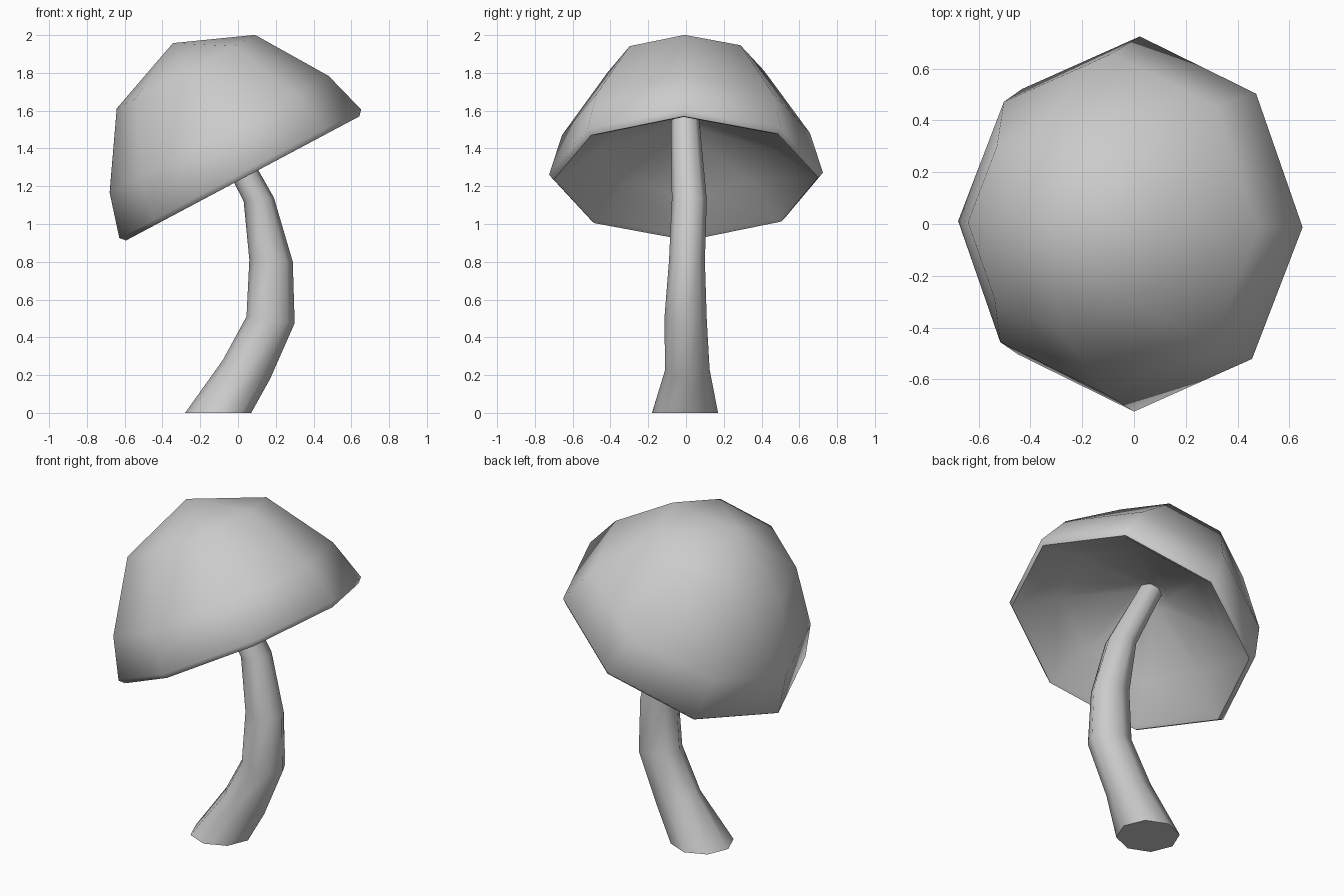
import bpy, bmesh, math
from mathutils import Vector

if "Cube" in bpy.data.objects:
    bpy.data.objects.remove(bpy.data.objects["Cube"])

SIDES = 8


def skin(name, rings, start=None, end=None):
    """Skin a list of rings; each end closes on a point, or as a flat face."""
    bm = bmesh.new()
    loops = [[bm.verts.new(p) for p in ring] for ring in rings]
    for a, b in zip(loops, loops[1:]):
        for i in range(SIDES):
            j = (i + 1) % SIDES
            bm.faces.new((a[i], a[j], b[j], b[i]))
    for loop, tip in ((loops[0], start), (loops[-1], end)):
        if tip is None:
            bm.faces.new(loop)
        else:
            v = bm.verts.new(tip)
            for i in range(SIDES):
                bm.faces.new((loop[i], loop[(i + 1) % SIDES], v))
    bmesh.ops.recalc_face_normals(bm, faces=bm.faces)
    mesh = bpy.data.meshes.new(name)
    bm.to_mesh(mesh)
    bm.free()
    obj = bpy.data.objects.new(name, mesh)
    bpy.context.collection.objects.link(obj)
    bpy.ops.object.select_all(action='DESELECT')
    obj.select_set(True)
    bpy.context.view_layer.objects.active = obj
    bpy.ops.object.shade_smooth_by_angle(angle=math.radians(62))
    return obj


def ring(centre, u, v, turn=0.0):
    angles = [2 * math.pi * i / SIDES + turn for i in range(SIDES)]
    return [centre + u * math.cos(a) + v * math.sin(a) for a in angles]


# Cap: tilted dome with a thin lip and hollow underside (radius, height)
origin = Vector((0.02, 0, 1.25))
tilt = math.radians(28)
across = Vector((math.cos(tilt), 0, math.sin(tilt)))
up = Vector((-math.sin(tilt), 0, math.cos(tilt)))
side = Vector((0, 1, 0))
profile = [(0.415, 0.63), (0.657, 0.255), (0.725, 0.018), (0.70, -0.01),
           (0.675, 0.0), (0.48, 0.15), (0.10, 0.32)]
skin("mushroom_cap",
     [ring(origin + up * h, across * r, side * r, math.radians(-1))
      for r, h in profile],
     start=origin + up * 0.796 + across * 0.01, end=origin + up * 0.34)

# Stem: left point and right point in x/z, then the y extents
sections = [((-0.28, 0.0), (0.07, 0.0), -0.18, 0.17),
            ((-0.08, 0.28), (0.17, 0.18), -0.11, 0.125),
            ((0.045, 0.51), (0.30, 0.475), -0.115, 0.11),
            ((0.06, 0.81), (0.29, 0.80), -0.09, 0.10),
            ((0.03, 1.12), (0.19, 1.14), -0.075, 0.11),
            ((-0.18, 1.53), (-0.06, 1.58), -0.08, 0.07)]
stem_rings = []
for (lx, lz), (rx, rz), y0, y1 in sections:
    left, right = Vector((lx, 0, lz)), Vector((rx, 0, rz))
    centre = (left + right) / 2 + side * (y0 + y1) / 2
    stem_rings.append(ring(centre, (right - left) / 2, side * (y1 - y0) / 2))
skin("mushroom_stem", stem_rings)
